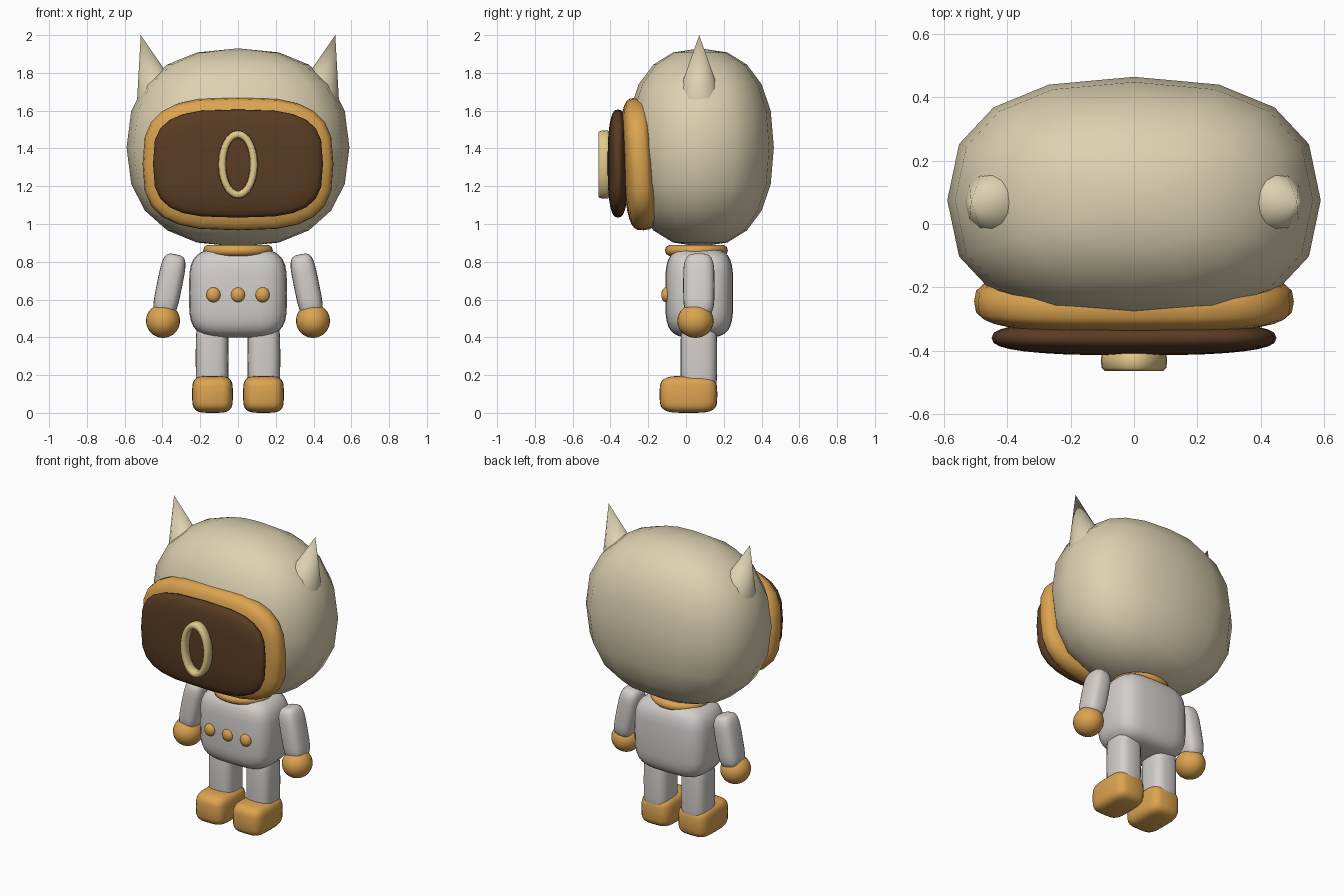
import bpy, bmesh, math
from mathutils import Matrix, Vector

old = bpy.data.objects.get("Cube")
if old:
    bpy.data.objects.remove(old)


def material(name, rgb):
    m = bpy.data.materials.new(name)
    m.use_nodes = True
    m.diffuse_color = (*rgb, 1)
    m.node_tree.nodes["Principled BSDF"].inputs["Base Color"].default_value = (*rgb, 1)
    return m


beige = material("warm beige", (0.72, 0.64, 0.44))
orange = material("amber orange", (0.72, 0.37, 0.08))
brown = material("dark brown", (0.10, 0.045, 0.017))
white = material("soft white", (0.65, 0.62, 0.60))
gold = material("pale gold", (0.75, 0.58, 0.25))


def power(v, e):
    return math.copysign(abs(v) ** e, v) if abs(v) > 1e-6 else 0.0


def finish(name, bm, mat, matrix):
    bmesh.ops.transform(bm, matrix=matrix, verts=bm.verts)
    bmesh.ops.recalc_face_normals(bm, faces=bm.faces)
    me = bpy.data.meshes.new(name)
    bm.to_mesh(me)
    bm.free()
    me.materials.append(mat)
    ob = bpy.data.objects.new(name, me)
    bpy.context.collection.objects.link(ob)
    bpy.ops.object.select_all(action="DESELECT")
    ob.select_set(True)
    bpy.context.view_layer.objects.active = ob
    bpy.ops.object.shade_smooth_by_angle(angle=math.radians(50))
    return ob


def placed(centre, tilt=0.0, axis="Y"):
    return Matrix.Translation(centre) @ Matrix.Rotation(tilt, 4, axis)


def rounded(name, mat, centre, half, e_round, e_pole, segs=24, rings=16, tilt=0.0, axis="Y", facing=False):
    """Superellipsoid with its poles on z, or on y when facing is set."""
    bm = bmesh.new()
    rows = []
    for r in range(1, rings):
        p = math.pi * r / rings
        w, h = power(math.sin(p), e_pole), power(math.cos(p), e_pole)
        row = []
        for s in range(segs):
            a = math.tau * s / segs
            u, v = w * power(math.cos(a), e_round), w * power(math.sin(a), e_round)
            co = (u, -h, v) if facing else (u, v, h)
            row.append(bm.verts.new([c * k for c, k in zip(co, half)]))
        rows.append(row)
    poles = [bm.verts.new((0, -k * half[1], 0) if facing else (0, 0, k * half[2])) for k in (1, -1)]
    for s in range(segs):
        t = (s + 1) % segs
        for a, b in zip(rows, rows[1:]):
            bm.faces.new((a[s], b[s], b[t], a[t]))
        bm.faces.new((poles[0], rows[0][s], rows[0][t]))
        bm.faces.new((poles[1], rows[-1][t], rows[-1][s]))
    return finish(name, bm, mat, placed(centre, tilt, axis))


def ring(name, mat, centre, radii, tube, facing=False, segs=28, sides=10, e=0.7):
    """Oval ring lying flat, or facing the front; tube is (radial, axial)."""
    bm = bmesh.new()
    rows = []
    for s in range(segs):
        a = math.tau * s / segs
        row = []
        for k in range(sides):
            b = math.tau * k / sides
            d, h = tube[0] * power(math.cos(b), e), tube[1] * power(math.sin(b), e)
            u, v = (radii[0] + d) * math.cos(a), (radii[1] + d) * math.sin(a)
            row.append(bm.verts.new((u, h, v) if facing else (u, v, h)))
        rows.append(row)
    for s in range(segs):
        a, b = rows[s], rows[(s + 1) % segs]
        for k in range(sides):
            n = (k + 1) % sides
            bm.faces.new((a[k], b[k], b[n], a[n]))
    return finish(name, bm, mat, placed(centre))


def horn(name, side):
    """Cone leaning outward, with its base sunk into the head."""
    tip, lean, length = Vector((side * 0.515, 0.07, 2.0)), side * 0.274, 0.33
    bm = bmesh.new()
    bmesh.ops.create_cone(bm, cap_ends=True, segments=12, radius1=0.113, radius2=0, depth=length,
                          matrix=Matrix.Translation((0, 0, -length / 2)))
    return finish(name, bm, beige, placed(tip, lean))


# Head and face
rounded("head", beige, (0, 0.075, 1.405), (0.59, 0.39, 0.525), 0.82, 0.85, segs=16, rings=10)
rounded("visor_frame", orange, (0, -0.245, 1.318), (0.505, 0.09, 0.352), 0.66, 0.6,
        tilt=0.06, axis="X", facing=True)
rounded("visor", brown, (0, -0.36, 1.32), (0.45, 0.055, 0.286), 0.62, 0.75, facing=True)
ring("visor_ring", gold, (0, -0.432, 1.315), (0.084, 0.16), (0.021, 0.033), facing=True)

# Torso
rounded("torso", white, (0, 0.07, 0.635), (0.26, 0.18, 0.237), 0.55, 0.5)
ring("collar", orange, (0, 0.055, 0.86), (0.15, 0.132), (0.035, 0.03), e=0.9)
for i, x in enumerate((-0.13, 0, 0.13)):
    rounded(f"button_{i + 1}", orange, (x, -0.105, 0.625), (0.038, 0.026, 0.04), 1, 1,
            segs=16, rings=10, facing=True)

# Paired parts
for label, s in (("left", 1), ("right", -1)):
    horn(f"{label}_horn", s)
    rounded(f"{label}_arm", white, (s * 0.363, 0.068, 0.675), (0.067, 0.083, 0.168), 0.7, 0.5, tilt=-s * 0.2)
    rounded(f"{label}_hand", orange, (s * 0.397, 0.05, 0.487), (0.09, 0.096, 0.09), 1, 1)
    rounded(f"{label}_leg", white, (s * 0.137, 0.068, 0.29), (0.087, 0.097, 0.19), 0.65, 0.4)
    rounded(f"{label}_boot", orange, (s * 0.135, 0.013, 0.098), (0.108, 0.153, 0.098), 0.5, 0.5)
